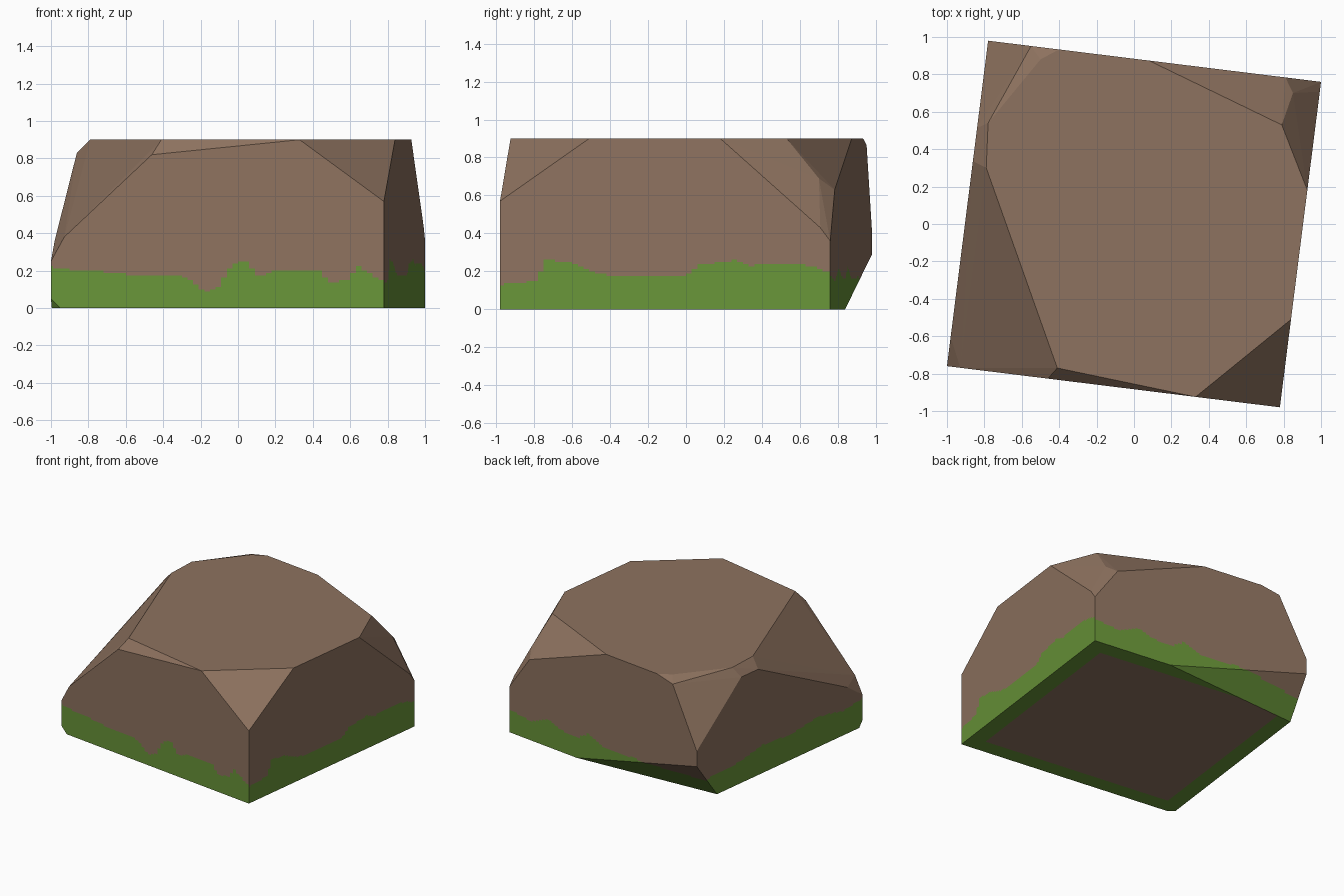
import bpy, bmesh, math
from mathutils import Vector

if "Cube" in bpy.data.objects:
    bpy.data.objects.remove(bpy.data.objects["Cube"])

def material(name, rgb):
    m = bpy.data.materials.new(name)
    m.diffuse_color = (*rgb, 1)
    m.use_nodes = True
    m.node_tree.nodes["Principled BSDF"].inputs["Base Color"].default_value = m.diffuse_color
    return m

# Footprint corners of the skewed block
A, B, C, D = (Vector(p) for p in ((-1, -.76, 0), (.78, -.98, 0), (1, .76, 0), (-.78, .98, 0)))
TOP = .9

def wall(p, q, *spots):
    """Points (fraction along wall, height) on the vertical wall p-q."""
    return [p.lerp(q, t) + Vector((0, 0, z)) for t, z in spots]

# Chipped boulder: hull of the points where the chips meet walls and top
points = wall(A, B, (0, .05), (0, .25), (.028, 0), (.04, .38), (.303, .82), (.747, TOP))
points += wall(B, C, (0, 0), (0, .57), (.27, TOP), (.667, TOP), (.97, .43))
points += wall(C, D, (0, 0), (0, .36), (.107, .63), (.517, TOP), (.787, TOP), (.871, .865), (.357, 0))
points += wall(D, A, (0, .29), (0, .41), (.122, 0), (.268, .83), (.37, .83), (.91, .36), (.98, 0))
points += [Vector(p) for p in ((-.41, -.77, TOP), (-.79, .3, TOP), (-.78, .54, TOP),
                               (-.5, .88, TOP), (.79, .53, TOP), (.85, .7, .69))]
bm = bmesh.new()
for p in points:
    bm.verts.new(p)
bmesh.ops.convex_hull(bm, input=bm.verts[:])
bmesh.ops.delete(bm, geom=[v for v in bm.verts if not v.link_faces], context='VERTS')
bmesh.ops.dissolve_limit(bm, angle_limit=math.radians(1), verts=bm.verts[:], edges=bm.edges[:])
bmesh.ops.recalc_face_normals(bm, faces=bm.faces[:])

def cut(co, no, test):
    """Slice only the faces that pass the test."""
    faces = [f for f in bm.faces if test(f)]
    geom = set(faces)
    for f in faces:
        geom.update(f.edges)
        geom.update(f.verts)
    bmesh.ops.bisect_plane(bm, geom=list(geom), plane_co=co, plane_no=no, dist=1e-6)

MOSS_MAX = .28
is_floor = lambda f: f.normal.z < -.99
is_band = lambda f: not is_floor(f) and f.calc_center_median().z < MOSS_MAX
faces_y = lambda f: is_band(f) and abs(f.normal.y) >= abs(f.normal.x)
faces_x = lambda f: is_band(f) and abs(f.normal.y) < abs(f.normal.x)

# Grid the low band so the moss edge can be ragged
cut((0, 0, MOSS_MAX), (0, 0, 1), lambda f: not is_floor(f))
for i in range(-33, 34):
    cut((i * .03, 0, 0), (1, 0, 0), faces_y)
    cut((0, i * .03, 0), (0, 1, 0), faces_x)
for i in range(6, 22):
    cut((0, 0, i * .0125), (0, 0, 1), is_band)

# Floor: moss rim around a bare centre
INSET = .125
rims = []
for p, q in ((A, B), (B, C), (C, D), (D, A)):
    d = (q - p).normalized()
    inward = Vector((-d.y, d.x, 0))
    rims.append((p + inward * INSET, inward))
    cut(*rims[-1], is_floor)

# Moss height along each side
FRONT = ((-1, .22), (-.85, .2), (-.62, .19), (-.55, .17), (-.3, .17), (-.24, .14), (-.18, .09),
         (-.09, .11), (-.06, .21), (.04, .26), (.1, .17), (.2, .2), (.43, .2), (.49, .13),
         (.6, .16), (.64, .23), (.71, .18), (.78, .14))
RIGHT = ((-.98, .13), (-.78, .15), (-.75, .26), (-.62, .25), (-.5, .2), (-.4, .18), (0, .18),
         (.06, .23), (.25, .26), (.32, .23), (.6, .24), (.76, .2))
BACK = ((-.78, .14), (-.5, .15), (-.2, .17), (.1, .16), (.25, .23), (.35, .16), (.5, .17),
        (.62, .22), (.8, .15), (1, .18))
LEFT = ((-.76, .22), (-.55, .19), (-.3, .24), (0, .2), (.3, .22), (.55, .17), (.98, .15))

def moss_height(table, u):
    for (a, ha), (b, hb) in zip(table, table[1:]):
        if u <= b:
            return ha + (hb - ha) * max(0, (u - a) / (b - a))
    return table[-1][1]

for f in bm.faces:
    c, n = f.calc_center_median(), f.normal
    if is_floor(f):
        mossy = any((c - o).dot(inward) < 0 for o, inward in rims)
    elif abs(n.y) >= abs(n.x):
        mossy = c.z < moss_height(FRONT if n.y < 0 else BACK, c.x)
    else:
        mossy = c.z < moss_height(RIGHT if n.x > 0 else LEFT, c.y)
    f.material_index = int(mossy)

# Merge the grid back into clean flat patches
bmesh.ops.dissolve_limit(bm, angle_limit=math.radians(.5), verts=bm.verts[:],
                         edges=bm.edges[:], delimit={'MATERIAL'})
mesh = bpy.data.meshes.new("boulder")
bm.to_mesh(mesh)
bm.free()
mesh.materials.append(material("brown stone", (.27, .17, .115)))
mesh.materials.append(material("green moss", (.14, .3, .04)))
bpy.context.collection.objects.link(bpy.data.objects.new("boulder", mesh))
